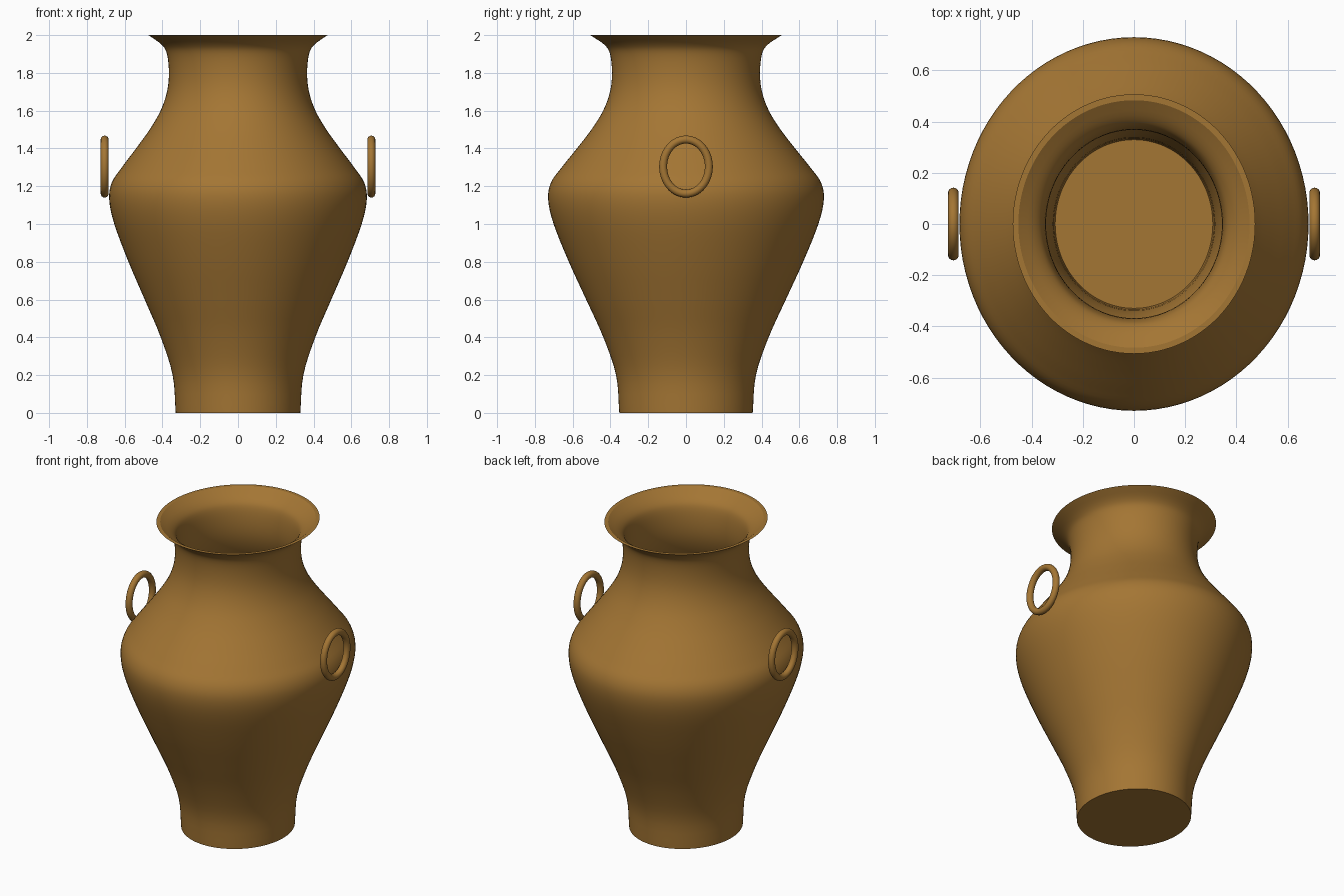
import bpy, bmesh, math
from mathutils import Vector

cube = bpy.data.objects.get("Cube")
if cube:
    bpy.data.objects.remove(cube, do_unlink=True)

bronze = bpy.data.materials.new("warm bronze")
bronze.use_nodes = True
colour = (0.37, 0.18, 0.034, 1)
bronze.diffuse_color = colour
bronze.node_tree.nodes["Principled BSDF"].inputs["Base Color"].default_value = colour

WALL = 0.022      # wall thickness
DEPTH = 1.07      # the body is slightly deeper than wide
SEGMENTS = 96


def finish(name, bm):
    """Turn a bmesh into a smooth shaded bronze object."""
    bmesh.ops.recalc_face_normals(bm, faces=bm.faces)
    mesh = bpy.data.meshes.new(name)
    bm.to_mesh(mesh)
    bm.free()
    mesh.materials.append(bronze)
    obj = bpy.data.objects.new(name, mesh)
    bpy.context.collection.objects.link(obj)
    bpy.ops.object.select_all(action='DESELECT')
    obj.select_set(True)
    bpy.context.view_layer.objects.active = obj
    bpy.ops.object.shade_smooth_by_angle(angle=math.radians(30))
    return obj


def smooth_path(points, steps=4):
    """Catmull-Rom curve through the points."""
    pts = [Vector(p) for p in points]
    pts = [2 * pts[0] - pts[1]] + pts + [2 * pts[-1] - pts[-2]]
    path = []
    for a, b, c, d in zip(pts, pts[1:], pts[2:], pts[3:]):
        for i in range(steps):
            t = i / steps
            path.append(0.5 * (2 * b + (c - a) * t + (2 * a - 5 * b + 4 * c - d) * t ** 2
                               + (3 * b - a - 3 * c + d) * t ** 3))
    return path + [pts[-2]]


# Vase body: outer profile (radius, height), then the inner wall back down to the floor
outer = smooth_path([(0.33, 0), (0.346, 0.2), (0.409, 0.4), (0.494, 0.6), (0.58, 0.8),
                     (0.655, 1.0), (0.682, 1.13), (0.668, 1.22), (0.615, 1.3),
                     (0.54, 1.4), (0.468, 1.5), (0.41, 1.6), (0.376, 1.7),
                     (0.366, 1.8), (0.376, 1.9), (0.405, 1.95), (0.474, 2.0)])
inner = [Vector((p.x - WALL, max(p.y, WALL))) for p in reversed(outer)]
profile = [Vector((0, 0))] + outer + inner + [Vector((0, WALL))]

bm = bmesh.new()
verts = [bm.verts.new((p.x, 0, p.y)) for p in profile]
edges = [bm.edges.new(pair) for pair in zip(verts, verts[1:])]
bmesh.ops.spin(bm, geom=verts + edges, cent=(0, 0, 0), axis=(0, 0, 1),
               angle=math.tau, steps=SEGMENTS, use_duplicate=False)
bmesh.ops.remove_doubles(bm, verts=bm.verts, dist=0.0005)
bmesh.ops.scale(bm, vec=(1, DEPTH, 1), verts=bm.verts)
finish("vase_body", bm)


# Oval ring handles, one on each side
def ring_handle(name, side, around=64, tube=16, thick=0.021):
    bm = bmesh.new()
    rows = []
    for i in range(around):
        a = math.tau * i / around
        row = []
        for j in range(tube):
            b = math.tau * j / tube
            out = thick * math.cos(b)
            row.append(bm.verts.new((side * 0.706 + thick * math.sin(b),
                                     (0.121 + out) * math.cos(a),
                                     1.304 + (0.143 + out) * math.sin(a))))
        rows.append(row)
    for i in range(around):
        this, following = rows[i], rows[(i + 1) % around]
        for j in range(tube):
            k = (j + 1) % tube
            bm.faces.new((this[j], following[j], following[k], this[k]))
    finish(name, bm)


ring_handle("left_ring_handle", 1)
ring_handle("right_ring_handle", -1)
